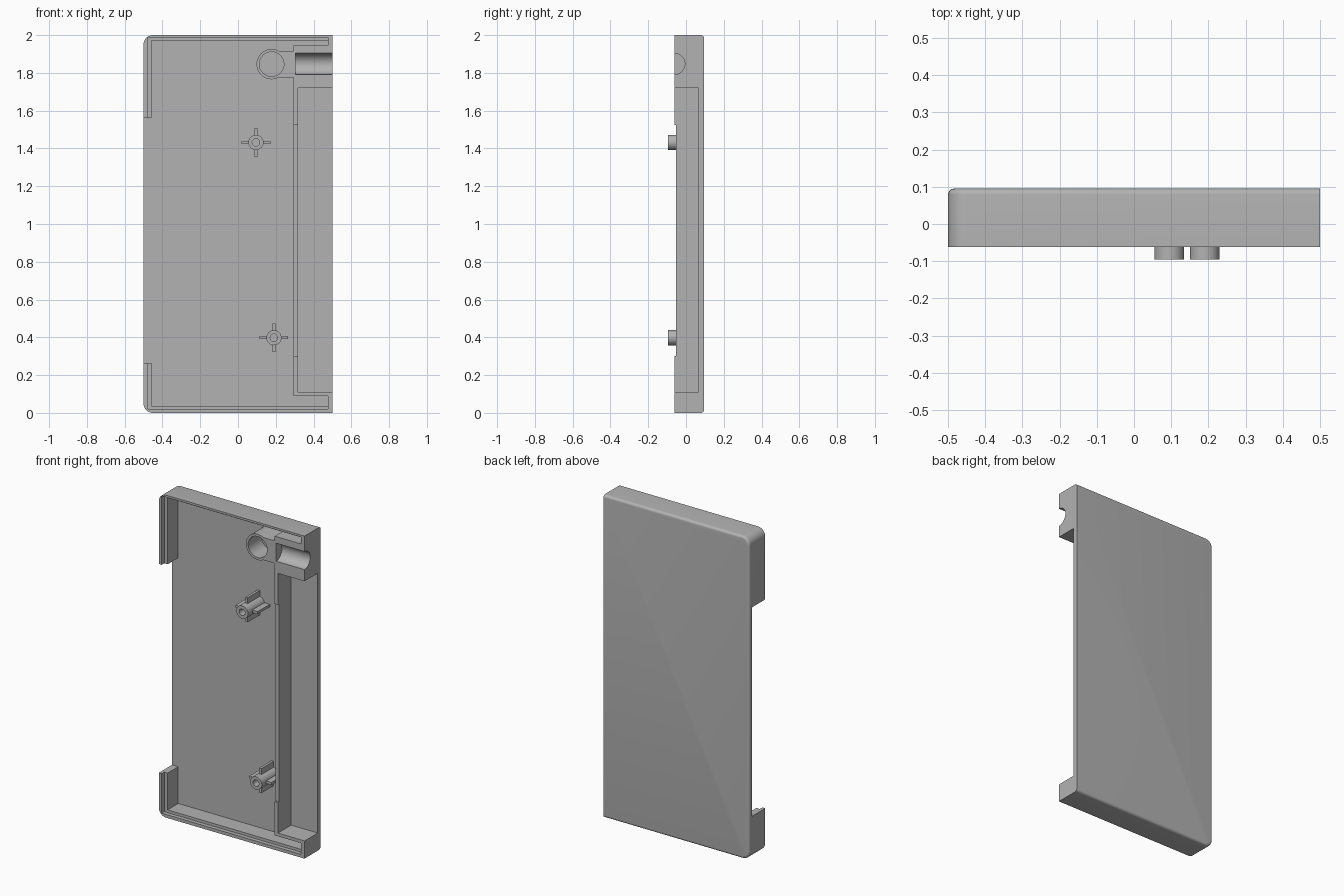
import bpy, bmesh, math
from mathutils import Matrix, Vector

if "Cube" in bpy.data.objects:
    bpy.data.objects.remove(bpy.data.objects["Cube"])

FRONT, FLOOR, BACK = -0.062, 0.067, 0.095

grey = bpy.data.materials.new("plain grey")
grey.diffuse_color = (0.45, 0.45, 0.45, 1)
grey.use_nodes = True
grey.node_tree.nodes["Principled BSDF"].inputs["Base Color"].default_value = grey.diffuse_color


def finish(name, bm):
    bmesh.ops.recalc_face_normals(bm, faces=bm.faces)
    me = bpy.data.meshes.new(name)
    bm.to_mesh(me)
    bm.free()
    me.materials.append(grey)
    ob = bpy.data.objects.new(name, me)
    bpy.context.collection.objects.link(ob)
    return ob


def loft(name, loops):
    """Skin a stack of closed loops and cap both ends."""
    bm = bmesh.new()
    rings = [[bm.verts.new(p) for p in loop] for loop in loops]
    n = len(rings[0])
    for a, b in zip(rings, rings[1:]):
        for i in range(n):
            j = (i + 1) % n
            bm.faces.new((a[i], a[j], b[j], b[i]))
    bm.faces.new(rings[0])
    bm.faces.new(rings[-1])
    return finish(name, bm)


def box(name, x0, x1, y0, y1, z0, z1):
    return loft(name, [[(x0, y, z0), (x1, y, z0), (x1, y, z1), (x0, y, z1)] for y in (y0, y1)])


def cyl(name, c, r, length, axis, seg=48):
    bm = bmesh.new()
    rot = Vector((0, 0, 1)).rotation_difference(Vector(axis)).to_matrix().to_4x4()
    bmesh.ops.create_cone(bm, cap_ends=True, segments=seg, radius1=r, radius2=r, depth=length,
                          matrix=Matrix.Translation(c) @ rot)
    return finish(name, bm)


def cut(ob, cutter):
    m = ob.modifiers.new("cut", 'BOOLEAN')
    m.operation, m.solver, m.object = 'DIFFERENCE', 'EXACT', cutter
    bpy.context.view_layer.objects.active = ob
    bpy.ops.object.modifier_apply(modifier=m.name)
    bpy.data.objects.remove(cutter)


def smooth(ob):
    bpy.ops.object.select_all(action='DESELECT')
    ob.select_set(True)
    bpy.context.view_layer.objects.active = ob
    bpy.ops.object.shade_smooth_by_angle(angle=math.radians(30))


# Housing: rounded left corners, filleted back edge, square right side
def outline(inset, y):
    r = 0.05 - inset
    pts = [(0.5, y, inset), (0.5, y, 2 - inset)]
    for cz, start in ((1.95, 90), (0.05, 180)):
        for k in range(9):
            a = math.radians(start + 90 * k / 8)
            pts.append((-0.45 + r * math.cos(a), y, cz + r * math.sin(a)))
    return pts


R = 0.016
loops = [outline(0, FRONT)]
for k in range(7):
    a = math.radians(15 * k)
    loops.append(outline(R * (1 - math.cos(a)), BACK - R + R * math.sin(a)))
housing = loft("housing", loops)

F = -0.2
STEP = -0.037
cuts = [
    (-0.457, 0.295, F, FLOOR, 0.037, 1.972),   # main cavity
    (0.28, 0.476, F, FLOOR, 0.037, 0.09),      # lower channel
    (0.28, 0.476, F, FLOOR, 1.945, 1.972),     # upper channel
    (0.318, 0.7, F, FLOOR, 0.11, 1.72),        # side pocket
    (-0.48, 0.476, F, STEP, 1.95, 1.987),      # top lip step
    (-0.48, 0.476, F, STEP, 0.02, 0.06),       # bottom lip step
    (-0.48, -0.44, F, STEP, 0.03, 1.98),       # left lip step
    (-0.7, -0.44, F, FLOOR, 0.265, 1.56),      # left opening
    (0.28, 0.33, F, -0.052, 0.30, 1.525),      # divider notch
]
for c in cuts:
    cut(housing, box("cutter", *c))
# cable groove
cut(housing, cyl("cutter", (0.605, FRONT, 1.848), 0.056, 0.6, (1, 0, 0)))
smooth(housing)

# Ring boss joined to the groove block
cx, cz, r, h = 0.178, 1.846, 0.08, 0.07
a0 = math.asin(h / r)
prof = [(0.295, cz - h), (0.295, cz + h)]
for k in range(37):
    a = a0 + (2 * math.pi - 2 * a0) * k / 36
    prof.append((cx + r * math.cos(a), cz + r * math.sin(a)))
boss = loft("ring_boss", [[(x, y, z) for x, z in prof] for y in (FRONT, FLOOR + 0.005)])
cut(boss, cyl("cutter", (cx, 0, cz), 0.065, 0.4, (0, 1, 0)))
smooth(boss)

# Screw posts with four ribs each
for n, (px, pz) in (("upper", (0.095, 1.432)), ("lower", (0.19, 0.398))):
    y0, y1 = -0.095, FLOOR + 0.005
    post = cyl(n + "_post", (px, (y0 + y1) / 2, pz), 0.04, y1 - y0, (0, 1, 0))
    cut(post, cyl("cutter", (px, -0.1, pz), 0.02, 0.26, (0, 1, 0), 32))
    smooth(post)
    for s in (-1, 1):
        u0, u1 = sorted((s * 0.036, s * 0.076))
        box(n + "_post_rib", px + u0, px + u1, -0.052, y1, pz - 0.008, pz + 0.008)
        box(n + "_post_rib", px - 0.008, px + 0.008, -0.052, y1, pz + u0, pz + u1)
